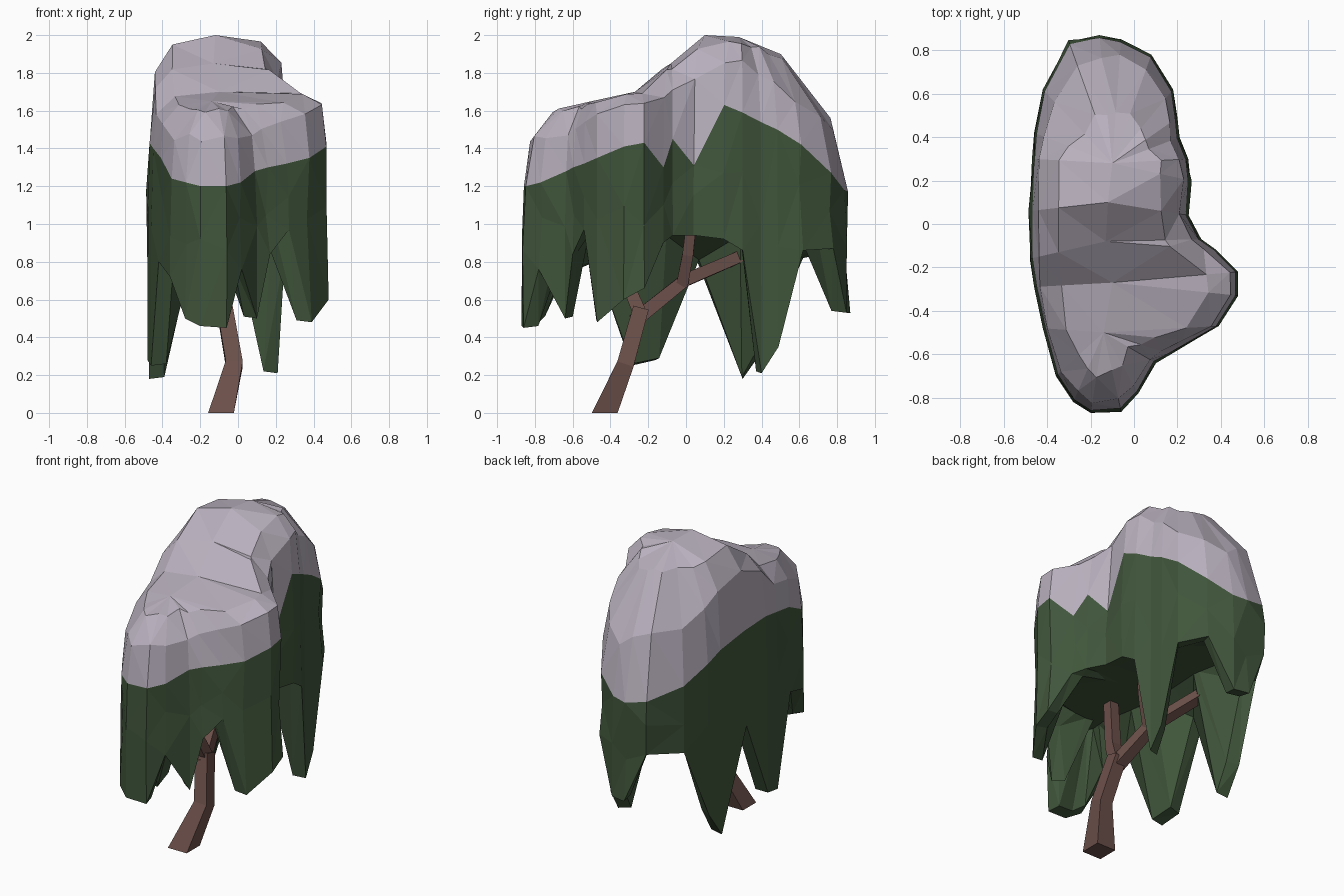
import bpy, bmesh, math, random
from mathutils import Vector

if "Cube" in bpy.data.objects:
    bpy.data.objects.remove(bpy.data.objects["Cube"])

random.seed(4)


def material(name, rgb):
    m = bpy.data.materials.new(name)
    m.diffuse_color = (*rgb, 1)
    m.use_nodes = True
    m.node_tree.nodes["Principled BSDF"].inputs["Base Color"].default_value = m.diffuse_color
    return m


SNOW = material("snow", (0.48, 0.435, 0.51))
LEAF = material("leaf_green", (0.052, 0.092, 0.044))
BARK = material("bark_brown", (0.15, 0.08, 0.068))


def finish(name, bm, mats):
    bmesh.ops.remove_doubles(bm, verts=bm.verts, dist=0.0005)
    bmesh.ops.recalc_face_normals(bm, faces=bm.faces)
    me = bpy.data.meshes.new(name)
    bm.to_mesh(me)
    bm.free()
    for m in mats:
        me.materials.append(m)
    ob = bpy.data.objects.new(name, me)
    bpy.context.collection.objects.link(ob)
    return ob


def bridge(bm, a, b, mat=0):
    n = len(a)
    for i in range(n):
        j = (i + 1) % n
        bm.faces.new((a[i], a[j], b[j], b[i])).material_index = mat


# Canopy outline seen from above: x, y, snow line height, lower edge height
OUTLINE = [
    (-0.20, -0.87, 1.20, 0.46), (-0.06, -0.86, 1.20, 0.45), (0.02, -0.78, 1.22, 0.76),
    (0.10, -0.64, 1.28, 0.50), (0.17, -0.60, 1.30, 0.84), (0.27, -0.54, 1.32, 0.97),
    (0.39, -0.47, 1.35, 0.48), (0.48, -0.33, 1.41, 0.60), (0.48, -0.22, 1.43, 0.66),
    (0.38, -0.12, 1.30, 0.90), (0.31, -0.07, 1.45, 0.94), (0.25, 0.04, 1.31, 0.94),
    (0.26, 0.20, 1.63, 0.92), (0.25, 0.30, 1.59, 0.86), (0.21, 0.40, 1.54, 0.21),
    (0.20, 0.49, 1.50, 0.35), (0.18, 0.62, 1.42, 0.86), (0.08, 0.78, 1.27, 0.87),
    (-0.06, 0.85, 1.18, 0.53), (-0.16, 0.87, 1.17, 0.53), (-0.30, 0.84, 1.20, 0.86),
    (-0.42, 0.62, 1.25, 0.82), (-0.46, 0.42, 1.33, 0.35), (-0.47, 0.30, 1.38, 0.18),
    (-0.48, 0.06, 1.42, 0.80), (-0.48, -0.16, 1.43, 0.28), (-0.46, -0.29, 1.40, 0.25),
    (-0.42, -0.48, 1.35, 0.80), (-0.36, -0.70, 1.24, 0.72), (-0.28, -0.82, 1.22, 0.50)]
# Crest of the snow, from front to back
RIDGE = [Vector(p) for p in ((-0.14, -0.50, 1.65), (-0.10, -0.27, 1.70), (-0.13, -0.08, 1.85),
                             (-0.12, 0.10, 2.00), (-0.10, 0.28, 1.99))]


def crest(y):
    return min(RIDGE, key=lambda r: abs(r.y - y))


def fullness(x, y):
    # lower is boxier: side lobe is boxy, front and back ends are round
    if x > 0.35 and y < -0.2:
        return 0.45
    if y > 0.55:
        return 1.2
    if y > 0.35:
        return 0.95
    return 0.7 if y > -0.55 else 0.95


bm = bmesh.new()
rings = {k: [] for k in ("roof", "inner", "low", "mid", "snow", "s1", "s2", "top")}
for x, y, zs, zb in OUTLINE:
    c = crest(y)
    edge = Vector((x, y, 0))
    inward = (Vector((c.x, c.y, 0)) - edge).normalized()

    def put(ring, p, z):
        rings[ring].append(bm.verts.new((p.x, p.y, z)))

    # Hanging foliage wall with thick strands
    put("roof", edge + inward * 0.25, 0.94)
    put("inner", edge + inward * 0.08, zb + 0.01)
    put("low", edge, zb)
    put("mid", edge + inward * random.uniform(-0.008, 0.03), zs + (zb - zs) * random.uniform(0.35, 0.6))
    put("snow", edge + inward * 0.012, zs)
    # Rounded, uneven snow cover
    e = fullness(x, y)
    for ring, deg in (("s1", 30), ("s2", 60)):
        a = math.radians(deg + random.uniform(-4, 4))
        k = math.cos(a) ** e
        p = Vector((c.x, c.y, 0)).lerp(edge, k)
        put(ring, p, zs + (c.z - zs) * math.sin(a) ** e + 0.01)
    put("top", c, c.z)

order = list(rings.values())
for i in range(len(order) - 1):
    bridge(bm, order[i], order[i + 1], 0 if i >= 4 else 1)
roof = bm.faces.new(rings["roof"])
roof.material_index = 1
bmesh.ops.triangulate(bm, faces=[roof])
bmesh.ops.remove_doubles(bm, verts=bm.verts, dist=0.0005)
bmesh.ops.triangulate(bm, faces=bm.faces)
finish("canopy", bm, [SNOW, LEAF])


# Trunk and branches: square tubes along bent paths
def limb(name, path):
    bm = bmesh.new()
    pts = [Vector(p[:3]) for p in path]
    prev = first = None
    for i, p in enumerate(pts):
        d = (pts[min(i + 1, len(pts) - 1)] - pts[max(i - 1, 0)]).normalized()
        if i == 0 and p.z == 0:
            d = Vector((0, 0, 1))
        u = d.cross(Vector((1, 0, 0))).normalized()
        v = d.cross(u)
        r = path[i][3]
        ring = [bm.verts.new(p + (u * a + v * b) * r) for a, b in ((1, 1), (-1, 1), (-1, -1), (1, -1))]
        if prev:
            bridge(bm, prev, ring)
        else:
            first = ring
        prev = ring
    bm.faces.new(first)
    bm.faces.new(prev)
    return finish(name, bm, [BARK])


limb("trunk", [(-0.09, -0.43, 0, 0.068), (-0.02, -0.32, 0.26, 0.045), (-0.07, -0.24, 0.55, 0.042)])
limb("back_branch", [(-0.07, -0.27, 0.49, 0.038), (-0.15, -0.01, 0.70, 0.033), (-0.28, 0.27, 0.82, 0.031),
                     (-0.31, 0.36, 0.90, 0.025)])
limb("front_branch", [(-0.07, -0.24, 0.52, 0.036), (-0.09, -0.30, 0.66, 0.034), (-0.07, -0.30, 1.02, 0.031)])
limb("middle_branch", [(-0.14, -0.02, 0.68, 0.031), (-0.08, 0.01, 0.84, 0.029), (-0.04, 0.03, 1.02, 0.026)])
